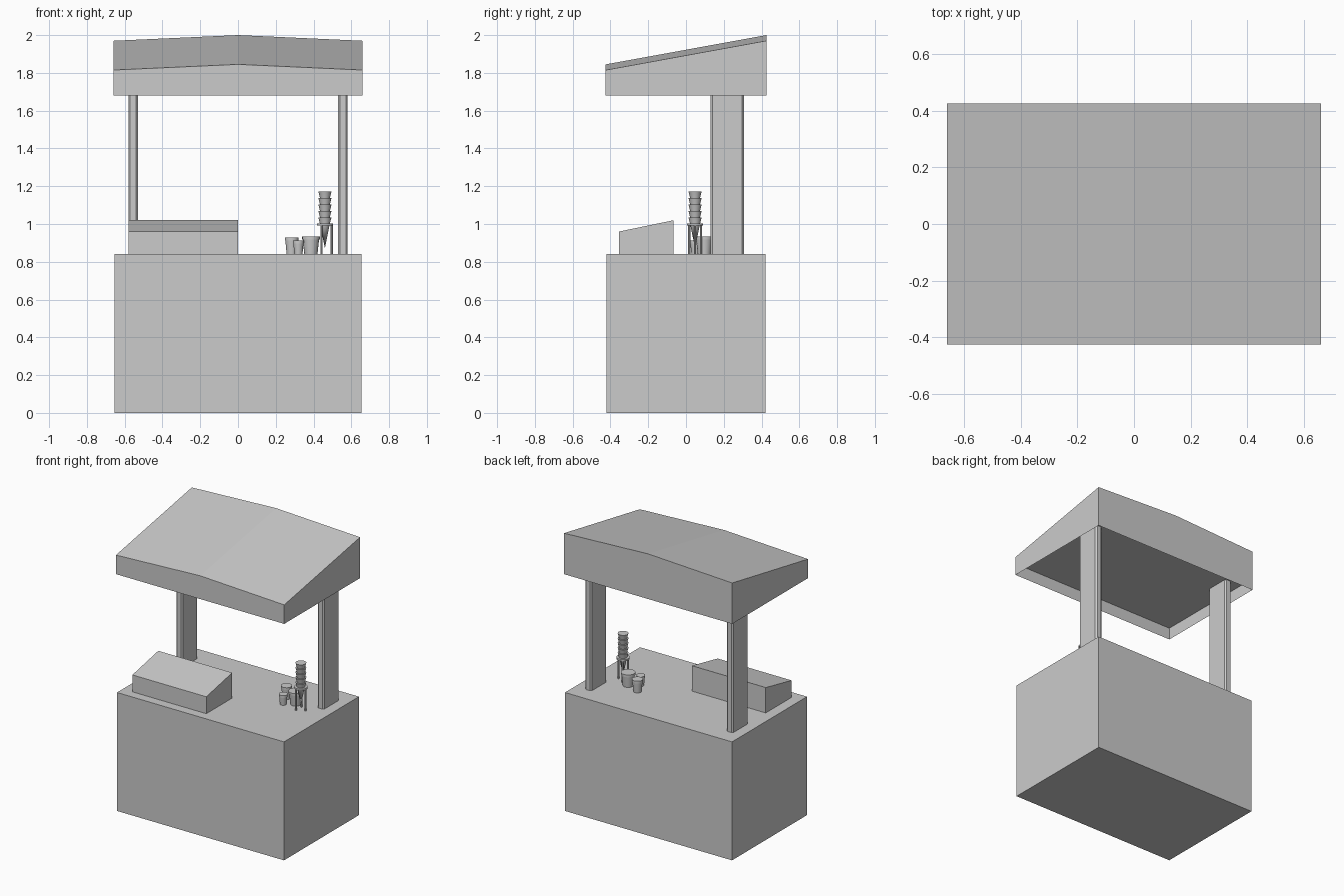
import bpy, bmesh, math

if "Cube" in bpy.data.objects:
    bpy.data.objects.remove(bpy.data.objects["Cube"])


def finish(name, bm, smooth=False):
    bmesh.ops.recalc_face_normals(bm, faces=bm.faces)
    me = bpy.data.meshes.new(name)
    bm.to_mesh(me)
    bm.free()
    ob = bpy.data.objects.new(name, me)
    bpy.context.collection.objects.link(ob)
    if smooth:
        bpy.ops.object.select_all(action='DESELECT')
        ob.select_set(True)
        bpy.context.view_layer.objects.active = ob
        bpy.ops.object.shade_smooth_by_angle(angle=math.radians(35))
    return ob


def prism(name, outline, direction):
    """Closed solid: extrude a 3D outline along a vector."""
    bm = bmesh.new()
    face = bm.faces.new([bm.verts.new(p) for p in outline])
    ext = bmesh.ops.extrude_face_region(bm, geom=[face], use_keep_orig=True)
    verts = [g for g in ext['geom'] if isinstance(g, bmesh.types.BMVert)]
    bmesh.ops.translate(bm, vec=direction, verts=verts)
    return finish(name, bm)


def lathe(name, profile, x, y, segments=16):
    """Spin (radius, z) points around a vertical axis at x, y."""
    bm = bmesh.new()
    verts = [bm.verts.new((x + r, y, z)) for r, z in profile]
    edges = [bm.edges.new(pair) for pair in zip(verts, verts[1:])]
    bmesh.ops.spin(bm, geom=verts + edges, cent=(x, y, 0), axis=(0, 0, 1),
                   angle=2 * math.pi, steps=segments)
    bmesh.ops.remove_doubles(bm, verts=bm.verts, dist=0.0001)
    return finish(name, bm, smooth=True)


TOP = 0.84       # counter height
CEILING = 1.765  # flat ceiling inside the canopy

# Counter
W, D = 0.655, 0.42
prism("counter", [(-W, -D, 0), (W, -D, 0), (W, D, 0), (-W, D, 0)], (0, 0, TOP))

# Canopy: thin skirt, sloping roof with a slight centre ridge, recessed ceiling
W, D, c = 0.66, 0.425, 1.68
bm = bmesh.new()
front = [bm.verts.new(p) for p in
         [(-W, -D, c), (W, -D, c), (W, -D, 1.815), (0, -D, 1.845), (-W, -D, 1.815)]]
back = [bm.verts.new(p) for p in
        [(-W, D, c), (W, D, c), (W, D, 1.97), (0, D, 2.0), (-W, D, 1.97)]]
bm.faces.new(front)
bm.faces.new(back)
for i in range(1, 5):
    j = (i + 1) % 5
    bm.faces.new([front[i], front[j], back[j], back[i]])
finish("canopy", bm)
bm = bmesh.new()
bm.faces.new([bm.verts.new((x, y, CEILING)) for x, y in
              [(-W, -D), (-W, D), (W, D), (W, -D)]])
ceiling = finish("canopy_ceiling", bm)
ceiling.data.flip_normals() if ceiling.data.polygons[0].normal.z > 0 else None

# Chamfered posts, one each side
hx, hy, b = 0.026, 0.088, 0.01
octagon = [(hx, hy - b), (hx - b, hy), (b - hx, hy), (-hx, hy - b),
           (-hx, b - hy), (b - hx, -hy), (hx - b, -hy), (hx, b - hy)]
for side, cx in (("left", -0.555), ("right", 0.555)):
    prism(side + "_post", [(cx + x, 0.218 + y, TOP) for x, y in octagon],
          (0, 0, CEILING - TOP))

# Display case with a sloping top
prism("display_case", [(-0.58, -0.355, TOP), (-0.58, -0.065, TOP),
                       (-0.58, -0.065, 1.02), (-0.58, -0.355, 0.96)], (0.58, 0, 0))

# Tapered lidded tubs
for i, (x, y, r, top) in enumerate([(0.284, 0.138, 0.036, 0.928),
                                    (0.32, 0.05, 0.029, 0.912),
                                    (0.386, 0.097, 0.047, 0.934)]):
    lathe(f"tub_{i + 1}", [(0, TOP), (r * 0.74, TOP), (r * 0.92, top - 0.016),
                           (r, top - 0.016), (r, top), (0, top)], x, y)

# Stack of nested cones in a three-legged holder
CX, CY = 0.46, 0.048
profile = [(0, 0.872), (0.026, 1.0)]
for i in range(5):
    z = 1.0 + i * 0.0342
    profile += [(0.026, z), (0.033, z + 0.028), (0.035, z + 0.0342)]
profile.append((0, 1.171))
lathe("cone_stack", profile, CX, CY)
lathe("holder_ring", [(0.026, 0.991), (0.043, 0.991), (0.043, 1.003),
                      (0.026, 1.003), (0.026, 0.991)], CX, CY)
for i in range(3):
    a = i * 2 * math.pi / 3
    lathe(f"holder_leg_{i + 1}", [(0, TOP), (0.006, TOP), (0.006, 0.995), (0, 0.995)],
          CX + 0.036 * math.cos(a), CY + 0.036 * math.sin(a), 8)
